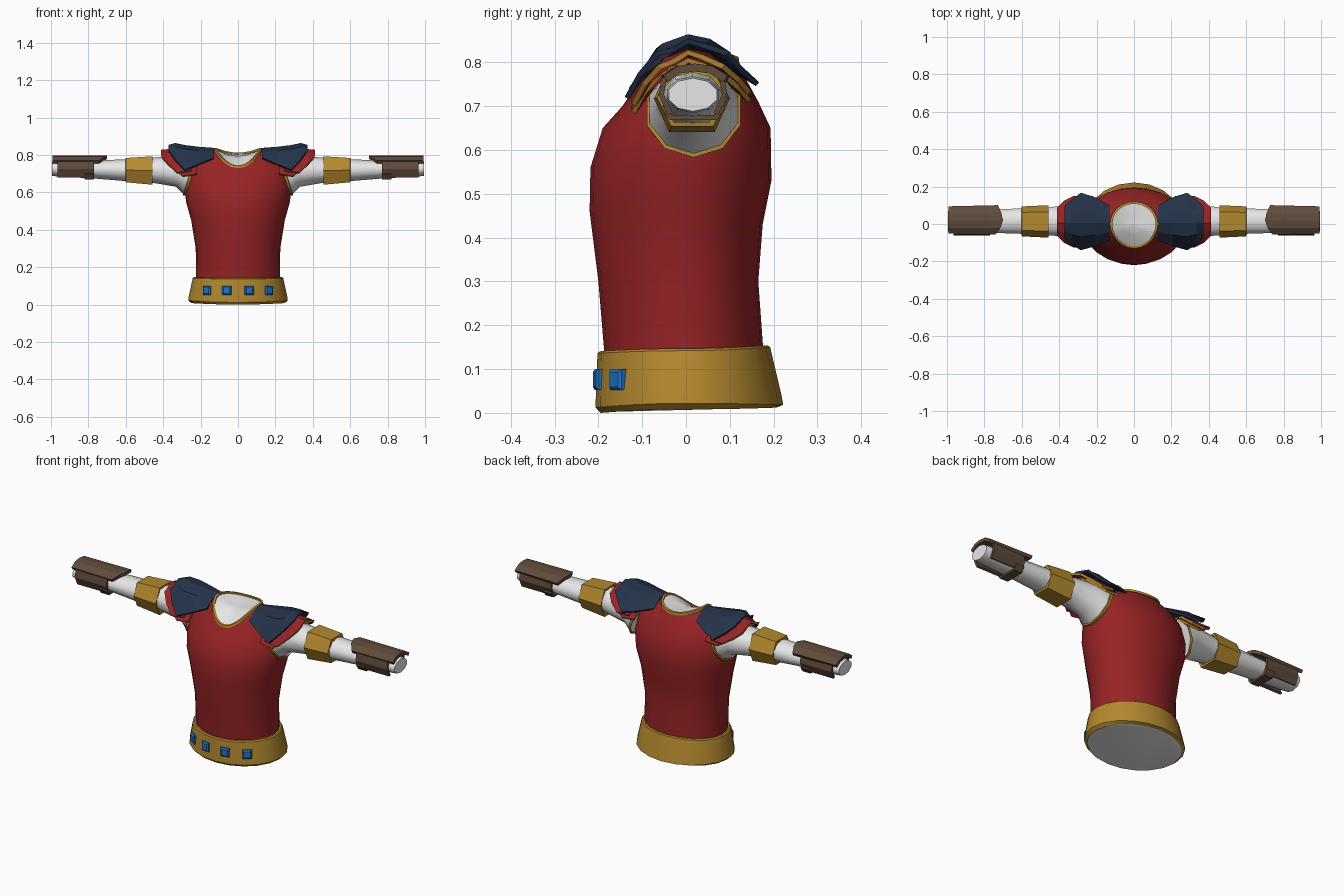
import bpy, bmesh, math
from mathutils import Matrix, Vector

if "Cube" in bpy.data.objects:
    bpy.data.objects.remove(bpy.data.objects["Cube"])


def mat(name, r, g, b):
    m = bpy.data.materials.new(name)
    m.diffuse_color = (r, g, b, 1)
    m.use_nodes = True
    m.node_tree.nodes["Principled BSDF"].inputs["Base Color"].default_value = m.diffuse_color
    return m


RED = mat("red cloth", 0.31, 0.017, 0.019)
GOLD = mat("gold", 0.46, 0.25, 0.028)
NAVY = mat("navy", 0.018, 0.032, 0.065)
WHITE = mat("white cloth", 0.80, 0.80, 0.80)
BROWN = mat("brown leather", 0.115, 0.072, 0.046)
BLUE = mat("blue gem", 0.015, 0.17, 0.55)


def loft(name, rows, mats, closed=True, caps=(False, False), smooth=None, thick=0):
    """Skin a list of point rows; optionally close, cap and thicken it."""
    bm = bmesh.new()
    vs = [[bm.verts.new(p) for p in r] for r in rows]
    n = len(rows[0])
    for a, b in zip(vs, vs[1:]):
        for i in range(n if closed else n - 1):
            j = (i + 1) % n
            bm.faces.new((a[i], a[j], b[j], b[i]))
    if caps[0]:
        bm.faces.new(vs[0])
    if caps[1]:
        bm.faces.new(vs[-1])
    bmesh.ops.recalc_face_normals(bm, faces=bm.faces[:])
    me = bpy.data.meshes.new(name)
    bm.to_mesh(me)
    bm.free()
    ob = bpy.data.objects.new(name, me)
    bpy.context.collection.objects.link(ob)
    for m in mats:
        me.materials.append(m)
    if smooth:
        bpy.ops.object.select_all(action='DESELECT')
        ob.select_set(True)
        bpy.context.view_layer.objects.active = ob
        bpy.ops.object.shade_smooth_by_angle(angle=math.radians(smooth))
    if thick:
        sol = ob.modifiers.new("thickness", 'SOLIDIFY')
        sol.thickness = thick
        sol.offset = 0
        sol.material_offset_rim = len(mats) - 1
    return ob


def body_ring(hw, y0, y1, zs, zf, zb, n=24):
    """Oval ring with separate front and back depth and height."""
    pts = []
    for i in range(n):
        t = 2 * math.pi * i / n
        s = math.sin(t)
        y, z = (y1, zb) if s > 0 else (y0, zf)
        pts.append((hw * math.cos(t), y * abs(s), zs + (z - zs) * s * s))
    return pts


# Torso
neck = (0.12, -0.122, 0.112, 0.83, 0.735, 0.805)
torso = [(0.225, -0.185, 0.178, 0.12, 0.12, 0.12),
         (0.226, -0.20, 0.165, 0.30, 0.30, 0.30),
         (0.25, -0.22, 0.175, 0.45, 0.46, 0.43),
         (0.278, -0.218, 0.195, 0.55, 0.56, 0.53),
         (0.286, -0.19, 0.193, 0.63, 0.65, 0.65),
         (0.268, -0.145, 0.165, 0.73, 0.70, 0.71),
         (0.21, -0.13, 0.135, 0.795, 0.722, 0.765), neck]
loft("torso", [body_ring(*r) for r in torso], [RED], smooth=60)

# Collar fill and its gold trim
loft("collar", [body_ring(*neck),
                body_ring(0.06, -0.06, 0.06, 0.803, 0.775, 0.803),
                body_ring(0.01, -0.01, 0.01, 0.795, 0.795, 0.795)],
     [WHITE], caps=(False, True), smooth=60)
trim = [body_ring(neck[0] + a, neck[1] - a, neck[2] + a, *[z + b for z in neck[3:]])
        for a, b in ((0.010, -0.006), (0.008, 0.007), (-0.004, 0.008), (-0.004, -0.004))]
loft("collar_trim", trim + trim[:1], [GOLD], smooth=40)

# Belt with a pale underside
belt = loft("belt", [body_ring(*r, n=20) for r in (
    (0.25, -0.195, 0.205, 0.008, 0.0, 0.012),
    (0.266, -0.206, 0.222, 0.022, 0.012, 0.018),
    (0.264, -0.206, 0.218, 0.04, 0.03, 0.04),
    (0.242, -0.202, 0.192, 0.142, 0.136, 0.150),
    (0.235, -0.195, 0.186, 0.147, 0.141, 0.154),
    (0.215, -0.175, 0.165, 0.145, 0.139, 0.152))],
    [GOLD, WHITE], caps=(True, False), smooth=35)
for f in belt.data.polygons:
    if f.normal.z < -0.95:
        f.material_index = 1

# Gems along the belt front
for x in (-0.165, -0.06, 0.06, 0.165):
    y = -0.204 * math.sqrt(1 - (x / 0.256) ** 2)
    ang = math.atan2(x / 0.256 ** 2, -y / 0.204 ** 2)
    frame = Matrix.Translation((x, y, 0.076)) @ Matrix.Rotation(ang, 4, 'Z')
    rows = [[frame @ Vector((a * h, d, b * h)) for a, b in ((-1, -1), (1, -1), (1, 1), (-1, 1))]
            for h, d in ((0.024, 0.012), (0.024, -0.005), (0.017, -0.011))]
    loft("belt_gem", rows, [BLUE], caps=(True, True))

ROUND = [(math.cos(math.pi * (i + 0.5) / 5), math.sin(math.pi * (i + 0.5) / 5)) for i in range(10)]
HEX = [(1, 0), (0.6, 1), (-0.6, 1), (-1, 0), (-0.6, -1), (0.6, -1)]


def arm_ring(side, shape, x, y0, y1, z0, z1, tilt=0):
    """Cross-section of an arm part; tilt pushes the lower edge outward."""
    return [(side * (x - tilt * v), (y0 + y1) / 2 + (y1 - y0) / 2 * u,
             (z0 + z1) / 2 + (z1 - z0) / 2 * v) for u, v in shape]


def pad(name, side, rows, mats, dx=0, dz=0):
    """Arched shoulder plate: rows of (x, crest z, front y, z, back y, z)."""
    pts = []
    for x, zt, y0, z0, y1, z1 in rows:
        prof = ((y0, z0), (y0 * 0.48, zt - 0.02), (0.005, zt), (y1 * 0.42, zt - 0.01), (y1, z1))
        pts.append([(side * (x + dx), y, z + dz) for y, z in prof])
    loft(name, pts, mats, closed=False, thick=0.012)


NAVY_ROWS = [(0.13, 0.832, -0.085, 0.782, 0.095, 0.785),
             (0.21, 0.838, -0.115, 0.748, 0.14, 0.765),
             (0.285, 0.847, -0.135, 0.718, 0.163, 0.75),
             (0.335, 0.858, -0.105, 0.772, 0.125, 0.785),
             (0.37, 0.848, -0.065, 0.82, 0.095, 0.82)]
RED_ROWS = [(0.25, 0.815, -0.12, 0.715, 0.145, 0.735),
            (0.325, 0.82, -0.12, 0.703, 0.145, 0.73),
            (0.375, 0.825, -0.095, 0.75, 0.12, 0.76),
            (0.41, 0.822, -0.06, 0.79, 0.085, 0.79)]

for side in (1, -1):
    tag = "right" if side > 0 else "left"

    # Sleeve, flaring into the armhole
    loft(tag + "_sleeve", [arm_ring(side, ROUND, *r) for r in (
        (0.25, -0.09, 0.125, 0.59, 0.79, 0.035),
        (0.275, -0.088, 0.122, 0.594, 0.795, 0.02),
        (0.32, -0.075, 0.11, 0.63, 0.798, 0.01),
        (0.46, -0.064, 0.092, 0.652, 0.785),
        (0.62, -0.055, 0.086, 0.662, 0.776),
        (0.78, -0.05, 0.08, 0.675, 0.770),
        (0.95, -0.046, 0.078, 0.684, 0.768),
        (0.995, -0.042, 0.073, 0.688, 0.764))],
        [WHITE], caps=(True, True), smooth=50)
    loft(tag + "_armhole_trim", [arm_ring(side, ROUND, *r) for r in (
        (0.245, -0.095, 0.13, 0.583, 0.795, 0.035),
        (0.26, -0.095, 0.13, 0.583, 0.797, 0.033),
        (0.263, -0.085, 0.12, 0.592, 0.79, 0.03))], [GOLD], smooth=40)

    # Gold arm band
    loft(tag + "_arm_band", [arm_ring(side, HEX, *r) for r in (
        (0.46, -0.06, 0.085, 0.655, 0.78), (0.457, -0.073, 0.10, 0.641, 0.793),
        (0.60, -0.066, 0.094, 0.654, 0.784), (0.602, -0.055, 0.08, 0.664, 0.77))], [GOLD])

    # Bracer: ridged top plate, two side plates and a strap below
    plan = ((-0.052, 0.742, 0.762), (-0.02, 0.715, 0.783), (0.02, 0.70, 0.788),
            (0.06, 0.71, 0.783), (0.096, 0.728, 0.762))
    loft(tag + "_bracer_top",
         [[(side * x0, y, z) for y, x0, z in plan],
          [(side * 0.993, 0.018 + (y - 0.018) * 0.92, z) for y, x0, z in plan]],
         [BROWN], closed=False, thick=0.018)
    for k, label in ((-1, "front"), (1, "back")):
        edge = ((0.066, 0.765), (0.072, 0.725), (0.052, 0.682))
        loft(tag + "_bracer_" + label,
             [[(side * x, 0.016 + k * y, z) for y, z in edge] for x in (0.77, 0.965)],
             [BROWN], closed=False, thick=0.012)
    under = ((-0.052, 0.70), (-0.035, 0.674), (0.068, 0.674), (0.085, 0.70))
    loft(tag + "_bracer_strap", [[(side * x, y, z) for y, z in under] for x in (0.77, 0.82)],
         [BROWN], closed=False, thick=0.012)

    # Layered shoulder plates with gold rims
    pad(tag + "_shoulder_plate", side, NAVY_ROWS, [NAVY, NAVY])
    pad(tag + "_shoulder_middle", side, RED_ROWS, [RED, GOLD])
    pad(tag + "_shoulder_lower", side, RED_ROWS, [RED, GOLD], dx=-0.03, dz=-0.018)
